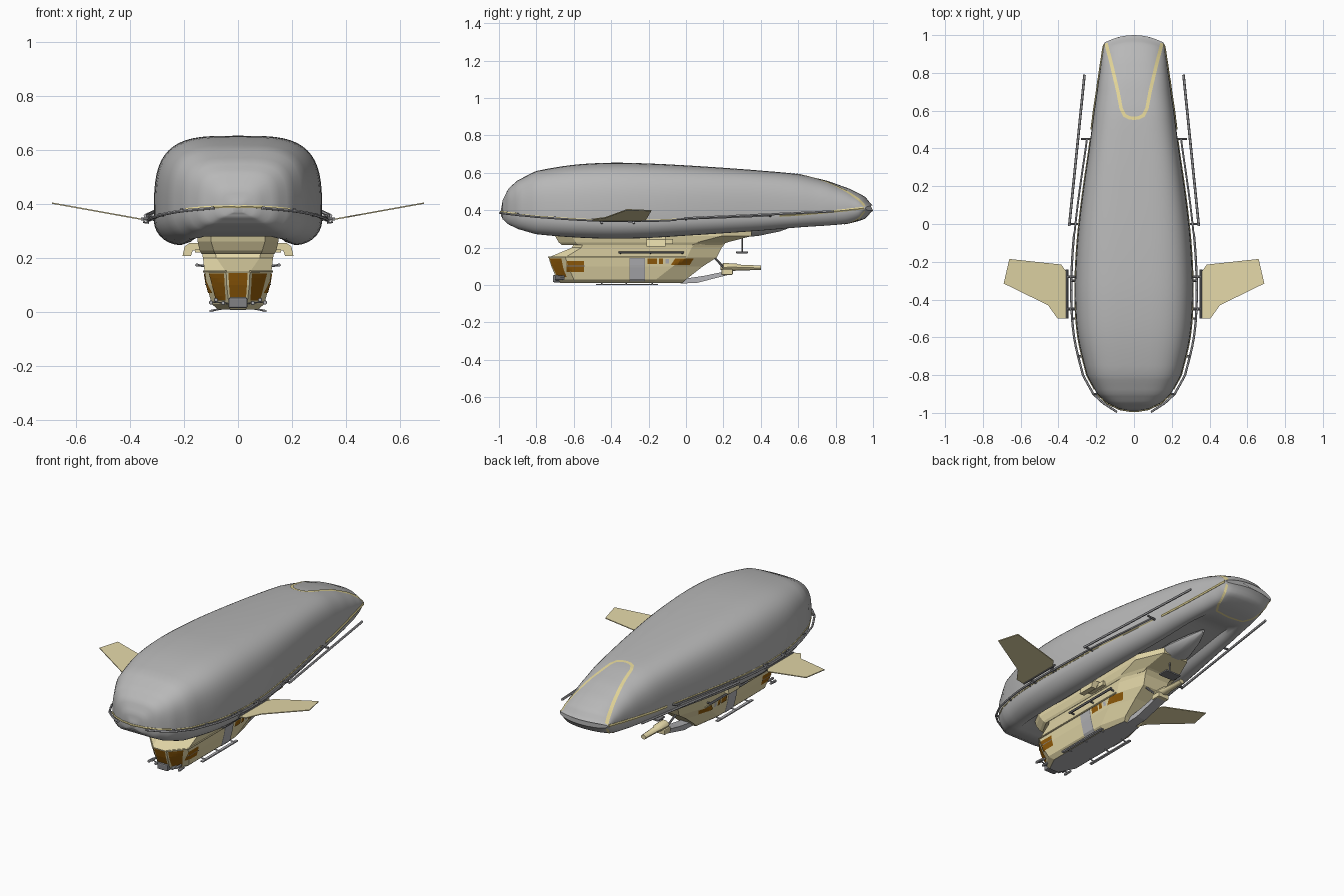
import bpy, bmesh, math
from mathutils import Vector
from mathutils.bvhtree import BVHTree

if "Cube" in bpy.data.objects:
    bpy.data.objects.remove(bpy.data.objects["Cube"])


def material(name, r, g, b):
    m = bpy.data.materials.new(name)
    m.diffuse_color = (r, g, b, 1)
    m.use_nodes = True
    m.node_tree.nodes["Principled BSDF"].inputs["Base Color"].default_value = m.diffuse_color
    return m


GREY = material("envelope_grey", .48, .48, .48)
TAN = material("tan", .77, .68, .39)
YELLOW = material("trim_yellow", .78, .68, .32)
AMBER = material("amber_glass", .30, .11, .003)
DARK = material("dark_metal", .22, .22, .23)
LIGHT = material("light_metal", .46, .46, .48)


def make(name, verts, faces, mat, mirror=False, recalc=True, smooth=None):
    verts = [Vector(v) for v in verts]
    faces = [tuple(f) for f in faces]
    if mirror:
        n = len(verts)
        verts += [Vector((-v.x, v.y, v.z)) for v in verts]
        faces += [tuple(i + n for i in reversed(f)) for f in faces]
    me = bpy.data.meshes.new(name)
    me.from_pydata(verts, [], faces)
    me.materials.append(mat)
    if recalc:
        bm = bmesh.new()
        bm.from_mesh(me)
        bmesh.ops.recalc_face_normals(bm, faces=bm.faces)
        bm.to_mesh(me)
        bm.free()
    ob = bpy.data.objects.new(name, me)
    bpy.context.collection.objects.link(ob)
    if smooth:
        bpy.ops.object.select_all(action='DESELECT')
        ob.select_set(True)
        bpy.context.view_layer.objects.active = ob
        bpy.ops.object.shade_smooth_by_angle(angle=math.radians(smooth))
    return ob


def loft(name, rings, mat, mirror=False, smooth=None):
    n = len(rings[0])
    verts = [p for r in rings for p in r]
    faces = [(k * n + i, k * n + (i + 1) % n, (k + 1) * n + (i + 1) % n, (k + 1) * n + i)
             for k in range(len(rings) - 1) for i in range(n)]
    faces += [tuple(range(n)), tuple(range(len(verts) - n, len(verts)))]
    ob = make(name, verts, faces, mat, mirror, True, smooth)
    me = ob.data
    me.calc_loop_triangles()
    return ob, BVHTree.FromPolygons([v.co.copy() for v in me.vertices], [tuple(t.vertices) for t in me.loop_triangles])


def box(name, lo, hi, mat, mirror=False, bevel=0):
    ring = [(0, 0), (1, 0), (1, 1), (0, 1)]
    rings = [[((lo[0], hi[0])[a], (lo[1], hi[1])[b], z) for a, b in ring] for z in (lo[2], hi[2])]
    ob = loft(name, rings, mat, mirror)[0]
    if bevel:
        mod = ob.modifiers.new("bevel", 'BEVEL')
        mod.width, mod.segments = bevel, 2
    return ob


def prism(name, pts, off, mat, mirror=False):
    return loft(name, [pts, [Vector(p) + Vector(off) for p in pts]], mat, mirror)[0]


def tube(name, pts, r, mat, mirror=True, sides=6):
    pts = [Vector(p) for p in pts]
    rings = []
    for i, p in enumerate(pts):
        t = (pts[min(i + 1, len(pts) - 1)] - pts[max(i - 1, 0)]).normalized()
        a = t.cross(Vector((0, 0, 1)) if abs(t.z) < .9 else Vector((0, 1, 0))).normalized()
        b = t.cross(a)
        rings.append([p + r * (a * math.cos(k * math.tau / sides) + b * math.sin(k * math.tau / sides))
                      for k in range(sides)])
    return loft(name, rings, mat, mirror, 50)[0]


def turned(name, x, prof, mat, mirror=False, sides=10):
    # elliptical rings along y: (y, rx, rz, z centre)
    rings = [[(x + rx * math.cos(k * math.tau / sides), y, zc + rz * math.sin(k * math.tau / sides))
              for k in range(sides)] for y, rx, rz, zc in prof]
    return loft(name, rings, mat, mirror, 40)[0]


# Envelope stations: y, half width, top, widest height, bottom
ST = [(-.99, .02, .405, .385, .37), (-.98, .075, .455, .384, .352), (-.95, .14, .515, .38, .325),
      (-.9, .195, .56, .374, .30), (-.8, .25, .61, .364, .272), (-.6, .297, .643, .35, .255),
      (-.4, .312, .654, .342, .248), (-.2, .308, .65, .342, .252), (0, .292, .64, .35, .264),
      (.2, .267, .627, .357, .277), (.4, .238, .612, .365, .291), (.6, .212, .593, .375, .308),
      (.75, .19, .558, .388, .318), (.85, .175, .515, .398, .33), (.92, .164, .472, .406, .355),
      (.96, .157, .425, .41, .398)]
ROWS = []
for i in range(len(ST) - 1):
    p0, p1, p2, p3 = ST[max(i - 1, 0)], ST[i], ST[i + 1], ST[min(i + 2, len(ST) - 1)]
    for k in range(4):
        t = k / 4
        ROWS.append([b + .5 * t * (c - a + t * (2 * a - 5 * b + 4 * c - d + t * (3 * (b - c) + d - a)))
                     if j else b + t * (c - b) for j, (a, b, c, d) in enumerate(zip(p0, p1, p2, p3))])
ROWS.append(list(ST[-1]))


def ramp(a, b, y):
    t = min(max((y - a) / (b - a), 0), 1)
    return t * t * (3 - 2 * t)


def at(y):
    return min(ROWS, key=lambda r: abs(r[0] - y))


rings = []
for y, w, zt, zm, zb in ROWS:
    d = .036 * ramp(-.85, -.7, y) * (1 - ramp(.6, .78, y))
    e = 2 / (3.6 - .8 * ramp(.3, .9, y))
    half = [(0, zb + d), (.3 * w, zb + d), (.5 * w, zb + .9 * d), (.56 * w, zb + .35 * d)]
    for k in range(7):
        a = math.pi / 2 * (1 - k / 7)
        half.append((w * (.68 + .32 * math.cos(a)), zm - (zm - zb) * math.sin(a)))
    for k in range(15):
        a = math.pi / 2 * k / 14
        half.append((w * max(math.cos(a), 0) ** e if k < 14 else 0, zm + (zt - zm) * math.sin(a) ** e))
    ring = half + [(-x, z) for x, z in half[-2:0:-1]]
    rings.append([(x, y + .04 * ramp(.7, .96, y) * (1 - (x / w) ** 2), z) for x, z in ring])
envelope, ENV = loft("envelope", rings, GREY, smooth=45)

AX = {'x+': (Vector((1, 0, 0)), lambda u, v: Vector((2, u, v))),
      'y-': (Vector((0, -1, 0)), lambda u, v: Vector((u, -2, v))),
      'z+': (Vector((0, 0, 1)), lambda u, v: Vector((u, v, 2))),
      'z-': (Vector((0, 0, -1)), lambda u, v: Vector((u, v, -2)))}


def decal(name, bvh, axis, quads, mat, mirror=True, lift=.003, n=6):
    # thin plates projected on to a surface along an axis, as n x n grids
    out, org = AX[axis]
    verts, faces = [], []
    for q in quads:
        a, b, c, d = (Vector(p) for p in q)
        grid = [a.lerp(b, i / n).lerp(d.lerp(c, i / n), j / n) for j in range(n + 1) for i in range(n + 1)]
        hits = [bvh.ray_cast(org(*p), -out) for p in grid]
        if any(h[0] is None for h in hits):
            continue
        s = len(verts)
        verts += [h[0] + out * lift for h in hits]
        for j in range(n):
            for i in range(n):
                k = s + j * (n + 1) + i
                f = [k, k + 1, k + n + 2, k + n + 1]
                if (verts[f[1]] - verts[f[0]]).cross(verts[f[2]] - verts[f[0]]).dot(out) < 0:
                    f.reverse()
                faces.append(f)
    return make(name, verts, faces, mat, mirror, False)


def ribbon(path, hw):
    pts = [Vector(a).lerp(Vector(b), k / 8) for a, b in zip(path, path[1:]) for k in range(8)] + [Vector(path[-1])]
    edge = []
    for i, p in enumerate(pts):
        t = (pts[min(i + 1, len(pts) - 1)] - pts[max(i - 1, 0)]).normalized() * hw
        edge.append((p + Vector((-t.y, t.x)), p - Vector((-t.y, t.x))))
    return [(a[0], a[1], b[1], b[0]) for a, b in zip(edge, edge[1:])]


# Yellow trim: tail panel outline above and below, seam along the widest line
decal("tail_trim_top", ENV, 'z+', ribbon([(.148, .957), (.118, .84), (.085, .70), (.068, .61), (.05, .575),
                                         (.025, .562), (0, .56)], .009), YELLOW, n=1)
decal("tail_trim_bottom", ENV, 'z-', ribbon([(.147, .955), (.12, .85), (.09, .80), (0, .79)], .006), YELLOW, n=1)
tube("nose_seam", [(0, -.99, .39)] + [(r[1] - .001, r[0], r[3] + .006) for r in ROWS if r[0] < -.88], .006, YELLOW)
tube("side_seam", [(r[1] - .001, r[0], r[3] + .004) for r in ROWS if -.89 < r[0] < .5], .0045, YELLOW)
tube("tail_seam", [(r[1] - .002, r[0], r[3] + .002) for r in ROWS[:-1] if r[0] > .46], .008, YELLOW)

# Guard rails around the nose and sides
tube("nose_rail", [(.09, -.995, .386)] + [(r[1] + .02, r[0], r[3]) for r in ROWS if -.955 < r[0] < .0],
     .006, LIGHT)
tube("inner_rail", [(r[1] + .018, r[0], r[3] + .004) for r in ROWS if -.06 < r[0] < .48], .005, LIGHT)
tube("outer_bar", [(.343, -.01, .357), (.262, .79, .394)], .007, LIGHT)
for y in (-.9, -.7, -.5, -.28, 0, .43):
    r = at(y)
    tube("rail_bracket", [(r[1] - .01, r[0], r[3]), (r[1] + (.05 if y >= 0 else .02), r[0], r[3] + .006)], .006, DARK)

# Side fins with hinge bars
fin = [(.36, -.25), (.385, -.215), (.66, -.185), (.69, -.315), (.455, -.43), (.405, -.5), (.36, -.5)]
prism("side_fin", [(x, y, .342 + (x - .36) * .18) for x, y in fin], (0, 0, .005), TAN, True)
tube("fin_hinge", [(.355, -.5, .345), (.355, -.24, .345)], .007, DARK)
for y in (-.28, -.45):
    tube("fin_arm", [(.30, y, .345), (.355, y, .345)], .007, DARK)
    tube("fin_clamp", [(.335, y, .362), (.335, y, .33), (.352, y, .335)], .006, LIGHT)


# Gondola hull and collar, lofted from plan outlines
def plan(z, w, yf, yr, wf, wr, cf=.09, cr=.16):
    h = [(wf, yf), (w, yf + cf), (w, yr - cr), (wr, yr)]
    return [(x, y, z) for x, y in h] + [(-x, y, z) for x, y in reversed(h)]


hull, HULL = loft("gondola_hull", [plan(.01, .075, -.67, -.02, .03, .05), plan(.03, .098, -.69, 0, .034, .06),
                                   plan(.1, .116, -.72, .09, .042, .065), plan(.148, .124, -.735, .165, .044, .07),
                                   plan(.2, .13, -.61, .19, .08, .08, .05), plan(.222, .134, -.6, .21, .085, .085, .05)],
                  TAN)
hull.data.materials.append(LIGHT)
for p in hull.data.polygons:
    p.material_index = int(p.normal.z < -.9)
loft("gondola_collar", [plan(.215, .135, -.665, .19, .085, .09), plan(.228, .142, -.68, .22, .09, .09),
                        plan(.262, .15, -.7, .35, .1, .08), plan(.295, .15, -.71, .35, .1, .08)], TAN)
turned("rear_fairing", 0, [(.2, .09, .035, .285), (.38, .08, .035, .295), (.5, .045, .025, .31), (.58, .01, .01, .325)],
       GREY)
tube("roof_edge", [(.045, -.737, .15), (.126, -.645, .15), (.127, .0, .15)], .004, TAN)


def rect(a, b, c, d, s=0):
    return [(a, c), (b, c), (b + s, d), (a + s, d)]


# Windows, door and panels
decal("front_window", HULL, 'y-', [[(-.03, .055), (.03, .055), (.036, .144), (-.036, .144)]], AMBER, False)
decal("corner_window", HULL, 'y-', [[(.046, .042), (.082, .042), (.108, .143), (.052, .143)]], AMBER, lift=.005)
decal("cabin_window", HULL, 'x+', [rect(-.64, -.545, .07, .128)], AMBER)
decal("window_bar", HULL, 'x+', [rect(-.64, -.54, .1, .104)], DARK, lift=.006)
decal("door_frame", HULL, 'x+', [rect(-.302, -.22, .018, .145)], DARK, lift=.002, n=10)
decal("door", HULL, 'x+', [rect(-.299, -.223, .02, .143)], LIGHT, lift=.005, n=10)
decal("rear_window", HULL, 'x+', [rect(-.205, -.155, .112, .143), rect(-.145, -.122, .112, .143),
                                  rect(-.08, .02, .108, .143, .022)], AMBER, lift=.004)
decal("vent_panel", HULL, 'x+', [rect(-.11, -.09, .115, .14)], LIGHT)

# Nose grille and lamps
box("nose_grille", (-.035, -.712, .015), (.035, -.66, .053), DARK, bevel=.006)
for x, z in ((.055, .033), (.082, .045), (.1, .035)):
    turned("nose_lamp", x, [(-.7, .006, .006, z), (-.695, .008, .008, z), (-.65, .006, .006, z)], LIGHT, True, 8)
tube("lamp_bar", [(.03, -.685, .032), (.105, -.67, .038)], .003, DARK)

# Side rails, pods and skids
tube("side_rail", [(.152, -.36, .174), (.152, -.01, .174)], .007, DARK)
for y in (-.35, -.19, -.02):
    tube("side_rail_arm", [(.12, y, .17), (.152, y, .174)], .005, DARK)
prism("side_pod", [(.14, -.21, .256), (.18, -.21, .256), (.198, -.21, .243), (.206, -.21, .207), (.175, -.21, .207),
                   (.168, -.21, .228), (.14, -.21, .232)], (0, .1, 0), TAN, True)
box("pod_mount", (.13, -.19, .22), (.16, -.07, .245), TAN, True)
box("skid", (.09, -.48, 0), (.106, -.15, .007), LIGHT, True)
for y in (-.45, -.32, -.18):
    tube("skid_arm", [(.06, y, .012), (.1, y, .005)], .004, LIGHT)

# Tail boom, its support plate and struts
prism("boom_support", [(-.03, -.03, .008), (-.03, .06, .012), (-.03, .24, .058), (-.03, .22, .075), (-.03, .1, .05),
                       (-.03, 0, .035)], (.06, 0, 0), LIGHT)
turned("tail_boom", 0, [(.185, .012, .012, .093), (.2, .03, .024, .095), (.27, .028, .02, .096), (.28, .022, .016, .094),
                        (.4, .016, .013, .092)], TAN)
box("boom_saddle", (-.035, .19, .055), (.035, .25, .085), TAN, bevel=.005)
tube("boom_strut", [(.045, .15, .15), (.02, .205, .09)], .006, DARK)

# Hanging mast under the tail of the collar
tube("mast", [(0, .3, .27), (0, .3, .175)], .005, DARK, False)
box("mast_foot", (-.05, .268, .17), (.05, .332, .18), DARK, bevel=.003)
